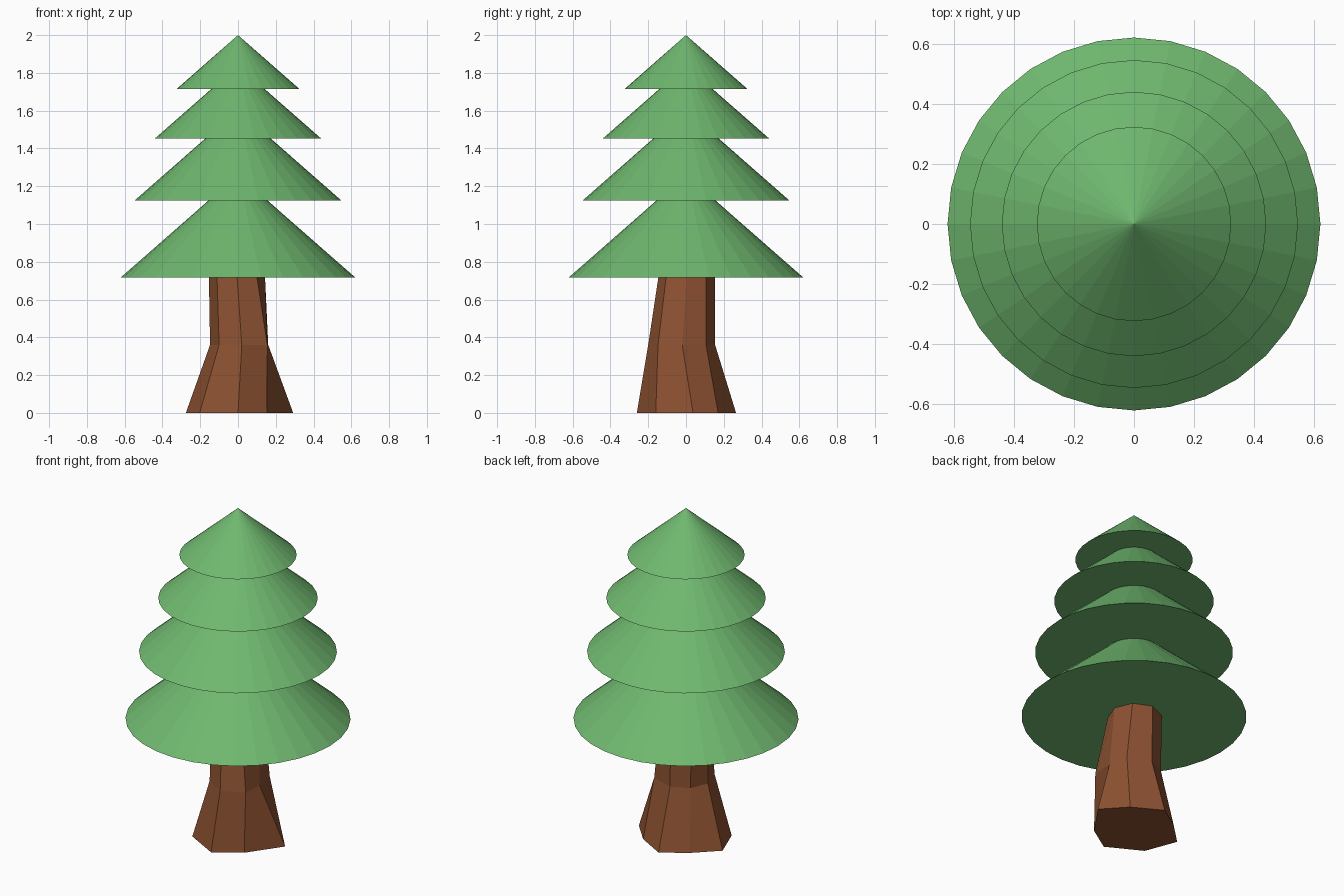
import bpy, bmesh

if "Cube" in bpy.data.objects:
    bpy.data.objects.remove(bpy.data.objects["Cube"])


def make_material(name, color):
    mat = bpy.data.materials.new(name)
    mat.diffuse_color = color
    mat.use_nodes = True
    mat.node_tree.nodes["Principled BSDF"].inputs["Base Color"].default_value = mat.diffuse_color
    return mat


def finish(bm, name, mat):
    bmesh.ops.recalc_face_normals(bm, faces=bm.faces)
    mesh = bpy.data.meshes.new(name)
    bm.to_mesh(mesh)
    bm.free()
    mesh.materials.append(mat)
    obj = bpy.data.objects.new(name, mesh)
    bpy.context.collection.objects.link(obj)


green = make_material("needles", (0.16, 0.48, 0.16, 1))
brown = make_material("bark", (0.27, 0.085, 0.032, 1))

# Trunk: uneven octagonal rings, from the flared foot up to the lowest tier
rings = [
    (0.0, [(0, -.26), (.154, -.16), (.292, .037), (.17, .17),
           (0, .265), (-.145, .169), (-.276, .042), (-.203, -.15)]),
    (0.36, [(.02, -.2), (.155, -.148), (.16, -.02), (.14, .106),
            (0, .154), (-.105, .106), (-.148, 0), (-.10, -.13)]),
    (0.72, [(-.005, -.146), (.1, -.105), (.143, .004), (.1, .107),
            (-.005, .154), (-.111, .107), (-.154, .004), (-.111, -.105)]),
]
bm = bmesh.new()
loops = [[bm.verts.new((x, y, z)) for x, y in pts] for z, pts in rings]
for low, high in zip(loops, loops[1:]):
    for i in range(8):
        j = (i + 1) % 8
        bm.faces.new((low[i], low[j], high[j], high[i]))
bm.faces.new(loops[0][::-1])
bm.faces.new(loops[-1])
finish(bm, "trunk", brown)

# Foliage: four stacked flat-shaded cones of equal slope (base height, radius)
tiers = [(0.716, 0.622), (1.125, 0.547), (1.452, 0.441), (1.716, 0.324)]
for n, (z, radius) in enumerate(tiers, 1):
    height = radius * 0.284 / 0.324
    bm = bmesh.new()
    bmesh.ops.create_cone(bm, cap_ends=True, segments=32, radius1=radius,
                          radius2=0, depth=height)
    bmesh.ops.remove_doubles(bm, verts=bm.verts, dist=0.0001)
    bmesh.ops.translate(bm, verts=bm.verts, vec=(0, 0, z + height / 2))
    finish(bm, f"foliage_tier_{n}", green)
